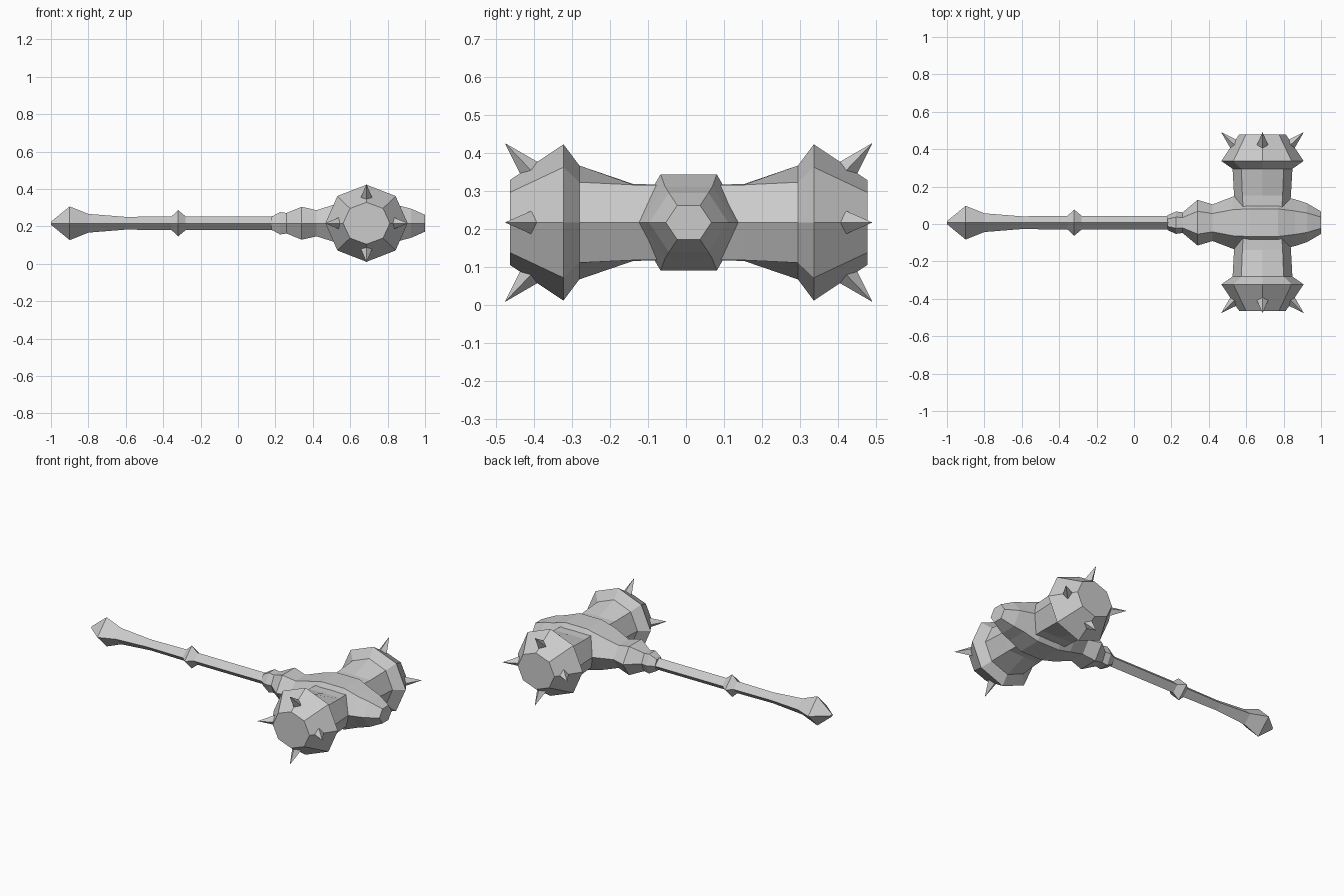
import bpy, bmesh
from math import sin, cos, pi
from mathutils import Vector

if "Cube" in bpy.data.objects:
    bpy.data.objects.remove(bpy.data.objects["Cube"], do_unlink=True)

steel = bpy.data.materials.new("grey steel")
steel.use_nodes = True
GREY = (0.6, 0.6, 0.6, 1)
steel.diffuse_color = GREY
steel.node_tree.nodes["Principled BSDF"].inputs["Base Color"].default_value = GREY

CY, CZ = 0.007, 0.217   # handle axis
HX = 0.687              # head axis


def loft(name, rings):
    """Skin a closed solid over a list of point rings."""
    bm = bmesh.new()
    loops = [[bm.verts.new(p) for p in ring] for ring in rings]
    n = len(loops[0])
    for a, b in zip(loops, loops[1:]):
        for i in range(n):
            j = (i + 1) % n
            bm.faces.new((a[i], a[j], b[j], b[i]))
    bm.faces.new(loops[0])
    bm.faces.new(loops[-1])
    bmesh.ops.recalc_face_normals(bm, faces=bm.faces)
    mesh = bpy.data.meshes.new(name)
    bm.to_mesh(mesh)
    bm.free()
    mesh.materials.append(steel)
    obj = bpy.data.objects.new(name, mesh)
    bpy.context.collection.objects.link(obj)
    return obj


def diamond(x, r):
    return [(x, CY + r * cos(i * pi / 2), CZ + r * sin(i * pi / 2)) for i in range(4)]


def hexagon(x, w, h):
    outline = [(1, 0), (.5, 1), (-.5, 1), (-1, 0), (-.5, -1), (.5, -1)]
    return [(x, CY + w * u, CZ + h * v) for u, v in outline]


def octagon(y, rx, rz, squash=False):
    pts = []
    for i in range(8):
        s = sin(i * pi / 4)
        if squash:      # flattened top and bottom where the arm meets the body
            s = max(-.72, min(.72, s)) / .72
        pts.append((HX + rx * cos(i * pi / 4), CY + y, CZ + rz * s))
    return pts


# Four-sided shaft with pommel and grip ring
loft("handle", [diamond(x, r) for x, r in [
    (-1, .008), (-.9, .09), (-.8, .05), (-.6, .034), (-.355, .037),
    (-.32, .07), (-.28, .037), (.18, .037), (.24, .05)]])

# Six-sided collar and flare behind the head
loft("collar", [hexagon(x, w, h) for x, w, h in [
    (.18, .04, .035), (.225, .06, .06), (.26, .055, .055),
    (.34, .122, .088), (.42, .098, .07)]])

# Central body, tapering to the front cap
loft("head_body", [hexagon(x, w, h) for x, w, h in [
    (.42, .098, .07), (.53, .14, .105), (.62, .148, .127), (.77, .148, .127),
    (.86, .125, .095), (.925, .104, .078), (1, .06, .045)]])

# Two flared hammer arms, each with four spikes
for side, label in ((1, "back"), (-1, "front")):
    loft(label + "_hammer", [
        octagon(0, .14, .1, True),
        octagon(side * .145, .152, .101, True),
        octagon(side * .288, .16, .15),
        octagon(side * .33, .22, .206),
        octagon(side * .471, .125, .112)])
    for k in range(4):
        out = Vector((cos(k * pi / 2), 0, sin(k * pi / 2)))
        across = Vector((out.z, 0, -out.x))
        axis = Vector((0, side, 0))
        flat = abs(out.x)
        centre = Vector((HX, CY, CZ)) + axis * .416 + out * (.138 + .012 * flat)
        slope = (axis - out * .75).normalized()
        tip = Vector((HX, CY, CZ)) + axis * .483 + out * (.208 + .012 * flat)
        base = [centre + across * .03, centre + slope * .03,
                centre - across * .03, centre - slope * .03]
        point = [tip + (p - centre) * .02 for p in base]
        loft(f"{label}_spike_{k + 1}", [base, point])
